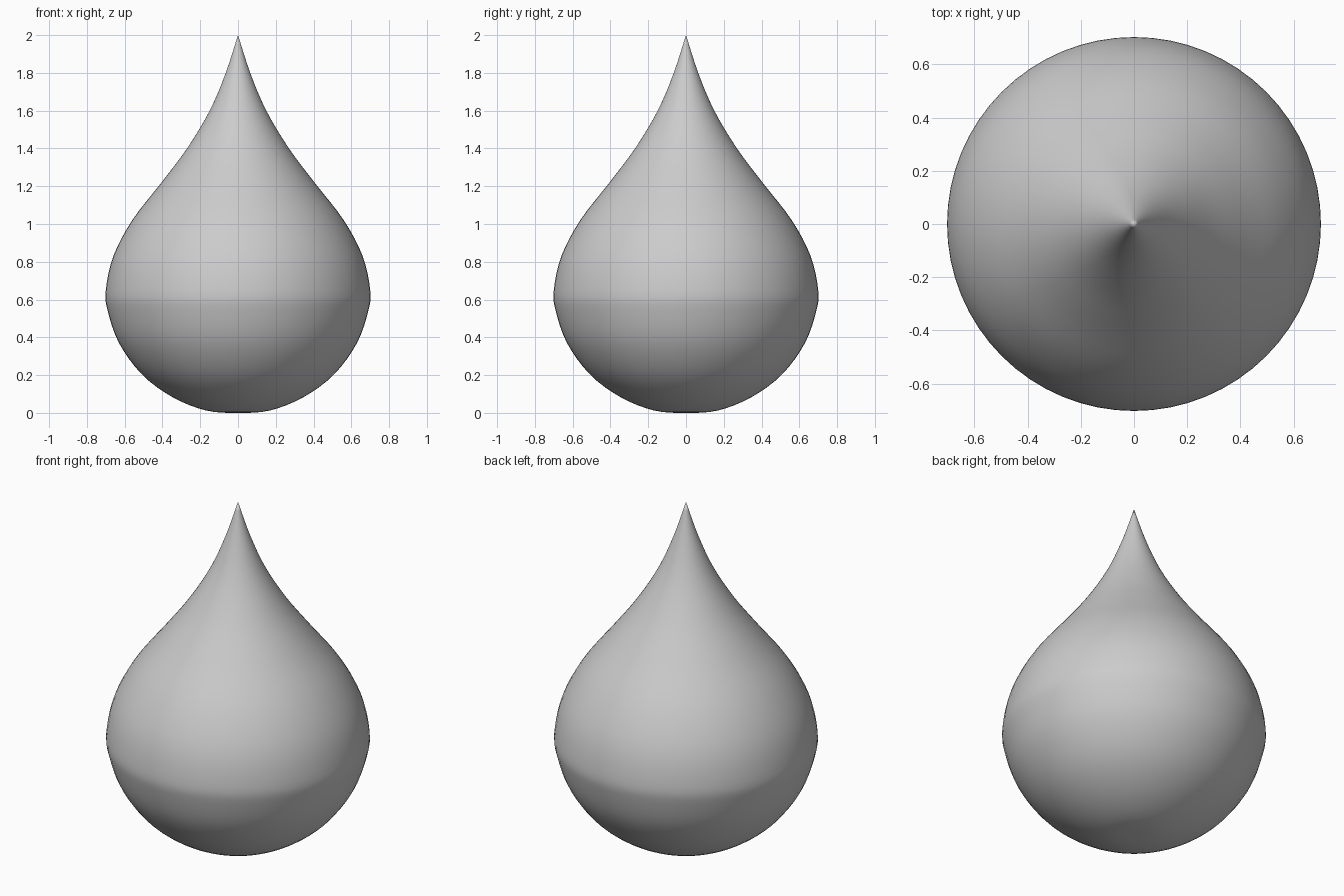
import bpy
import math
from mathutils import Vector

cube = bpy.data.objects.get("Cube")
if cube:
    bpy.data.objects.remove(cube)

SEGMENTS = 64
STEPS = 4

# Half outline of the drop (radius, height), from the base centre to the tip
outline = [(0, 0), (0.17, 0.013), (0.35, 0.085), (0.51, 0.205), (0.63, 0.37),
           (0.69, 0.54), (0.70, 0.65), (0.66, 0.83), (0.56, 1.02), (0.405, 1.22),
           (0.27, 1.4), (0.15, 1.6), (0.065, 1.8), (0, 2)]


def smooth_outline(points):
    """Catmull-Rom curve through the points, mirrored past the base."""
    pts = [Vector(p) for p in points]
    pts = [Vector((-pts[1].x, pts[1].y))] + pts + [2 * pts[-1] - pts[-2]]
    result = []
    for a, b, c, d in zip(pts, pts[1:], pts[2:], pts[3:]):
        for i in range(STEPS):
            t = i / STEPS
            result.append(b + (c - a) * t / 2
                          + (2 * a - 5 * b + 4 * c - d) * t ** 2 / 2
                          + (3 * b - a - 3 * c + d) * t ** 3 / 2)
    return result + [pts[-2]]


# Revolve the outline into rings, with single points at base and tip
curve = smooth_outline(outline)
rings = curve[1:-1]
verts = [(0, 0, 0), (0, 0, curve[-1].y)]
for p in rings:
    for s in range(SEGMENTS):
        angle = math.tau * s / SEGMENTS
        verts.append((p.x * math.cos(angle), p.x * math.sin(angle), max(p.y, 0)))

faces = []
last = 2 + (len(rings) - 1) * SEGMENTS
for s in range(SEGMENTS):
    n = (s + 1) % SEGMENTS
    faces.append((0, 2 + n, 2 + s))
    faces.append((1, last + s, last + n))
    for r in range(len(rings) - 1):
        low = 2 + r * SEGMENTS
        high = low + SEGMENTS
        faces.append((low + s, low + n, high + n, high + s))

mesh = bpy.data.meshes.new("drop_body")
mesh.from_pydata(verts, [], faces)
mesh.shade_smooth()
drop = bpy.data.objects.new("drop_body", mesh)
bpy.context.collection.objects.link(drop)

# Plain grey surface
grey = bpy.data.materials.new("light_grey")
grey.use_nodes = True
colour = (0.6, 0.6, 0.6, 1)
grey.diffuse_color = colour
grey.node_tree.nodes["Principled BSDF"].inputs["Base Color"].default_value = colour
mesh.materials.append(grey)
